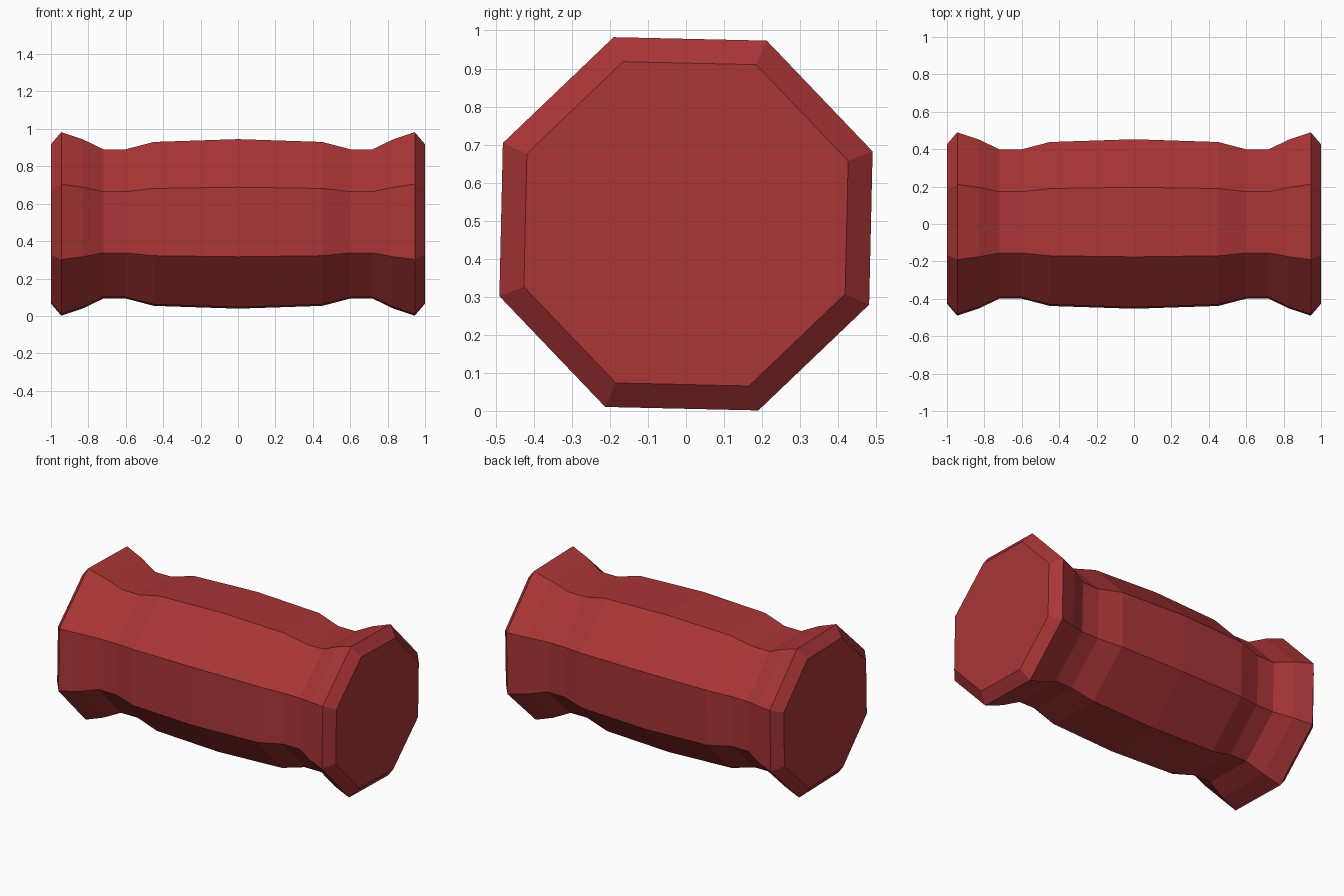
import bpy, bmesh, math

if "Cube" in bpy.data.objects:
    bpy.data.objects.remove(bpy.data.objects["Cube"])

SIDES = 8
AXIS_Z = 0.492
START = math.radians(21.2)

# Half profile (x, radius) from the middle out to the end cap, then mirrored
half = [(0, 0.486), (0.45, 0.470), (0.60, 0.428), (0.72, 0.428),
        (0.83, 0.485), (0.945, 0.526), (1.0, 0.457)]
profile = [(-x, r) for x, r in reversed(half[1:])] + half

# Octagonal rings along x, bridged into a closed barrel
bm = bmesh.new()
rings = []
for x, r in profile:
    angles = [START + math.tau * i / SIDES for i in range(SIDES)]
    rings.append([bm.verts.new((x, r * math.cos(a), AXIS_Z + r * math.sin(a)))
                  for a in angles])
for a, b in zip(rings, rings[1:]):
    for i in range(SIDES):
        j = (i + 1) % SIDES
        bm.faces.new((a[i], a[j], b[j], b[i]))
bm.faces.new(rings[0])
bm.faces.new(rings[-1])
bmesh.ops.recalc_face_normals(bm, faces=bm.faces)

mesh = bpy.data.meshes.new("octagonal_barrel")
bm.to_mesh(mesh)
bm.free()
barrel = bpy.data.objects.new("octagonal_barrel", mesh)
bpy.context.collection.objects.link(barrel)

# Dark red finish
red = bpy.data.materials.new("dark_red")
red.diffuse_color = (0.40, 0.035, 0.037, 1)
red.use_nodes = True
red.node_tree.nodes["Principled BSDF"].inputs["Base Color"].default_value = red.diffuse_color
mesh.materials.append(red)
